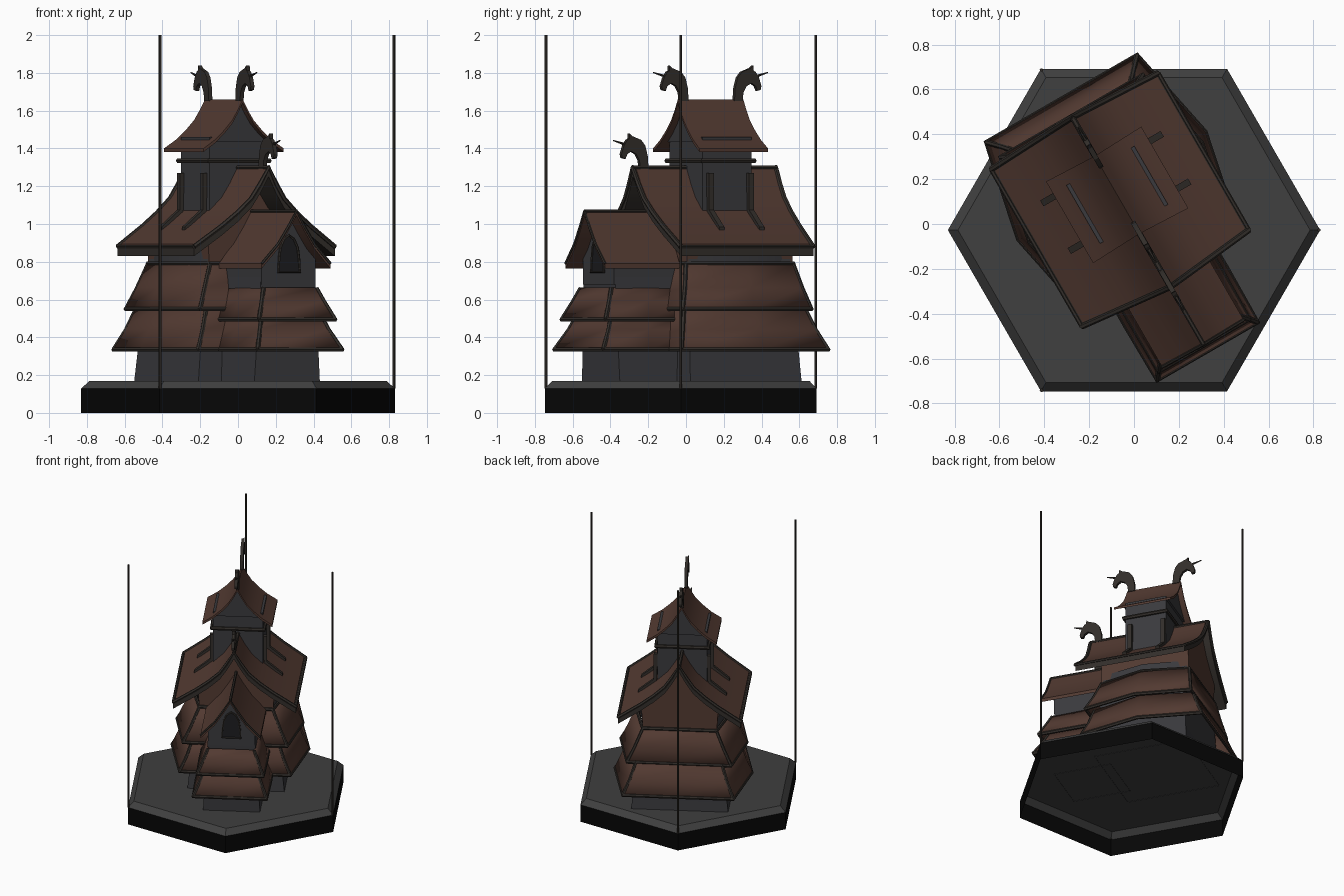
import bpy, bmesh
from math import radians, cos, sin
from mathutils import Matrix

if "Cube" in bpy.data.objects:
    bpy.data.objects.remove(bpy.data.objects["Cube"])

TURN = Matrix.Rotation(radians(30), 4, 'Z')   # the building stands turned on its base
FLAT = Matrix.Identity(4)


def mat(name, c):
    m = bpy.data.materials.new(name)
    m.diffuse_color = (*c, 1)
    m.use_nodes = True
    m.node_tree.nodes["Principled BSDF"].inputs["Base Color"].default_value = m.diffuse_color
    return m


ROOF = mat("roof_brown", (.085, .042, .031))
WALL = mat("wall_grey", (.042, .042, .047))
TRIM = mat("trim_dark", (.032, .027, .023))
STONE = mat("base_top_grey", (.05, .05, .05))
BLACK = mat("base_black", (.002, .002, .002))
DARK = mat("window_dark", (.012, .012, .014))


def loft(name, rings, m, frame=TURN, bottom=True, top=True, thick=0):
    bm = bmesh.new()
    vs = [[bm.verts.new(p) for p in r] for r in rings]
    n = len(rings[0])
    for lo, hi in zip(vs, vs[1:]):
        for i in range(n):
            j = (i + 1) % n
            bm.faces.new((lo[i], lo[j], hi[j], hi[i]))
    if bottom:
        bm.faces.new(vs[0][::-1])
    if top:
        bm.faces.new(vs[-1])
    bmesh.ops.recalc_face_normals(bm, faces=bm.faces)
    me = bpy.data.meshes.new(name)
    bm.to_mesh(me)
    bm.free()
    me.materials.append(m)
    ob = bpy.data.objects.new(name, me)
    ob.matrix_world = frame
    bpy.context.collection.objects.link(ob)
    if thick:
        s = ob.modifiers.new("thickness", 'SOLIDIFY')
        s.thickness, s.offset = thick, 0
    return ob


def tube(name, pts, r, closed=False, m=TRIM, frame=TURN):
    cu = bpy.data.curves.new(name, 'CURVE')
    cu.dimensions = '3D'
    cu.bevel_depth, cu.bevel_resolution, cu.use_fill_caps = r, 1, True
    sp = cu.splines.new('POLY')
    sp.points.add(len(pts) - 1)
    for p, q in zip(sp.points, pts):
        p.co = (*q, 1)
    sp.use_cyclic_u = closed
    tmp = bpy.data.objects.new(name, cu)
    bpy.context.collection.objects.link(tmp)
    me = bpy.data.meshes.new_from_object(tmp.evaluated_get(bpy.context.evaluated_depsgraph_get()))
    bpy.data.objects.remove(tmp)
    me.materials.clear()
    me.materials.append(m)
    ob = bpy.data.objects.new(name, me)
    ob.matrix_world = frame
    bpy.context.collection.objects.link(ob)


def hull(a, v0, v1, z, bow=0):
    """Plan outline: straight ends, each long side kinked outward in the middle."""
    side = [(a, v0, z), (a + bow, (v0 + v1) / 2, z), (a, v1, z)]
    return side + [(-u, v, z) for u, v, z in reversed(side)]


def prism(name, poly, ends, m):
    """Extrude a (u, z) outline between the ends given by ends(u)."""
    return loft(name, [[(u, ends(u)[k], z) for u, z in poly] for k in (0, 1)], m)


def mirrored(half):
    return [(-u, z) for u, z in reversed(half[1:])] + half


def cut(half, w):
    """Shorten a roof profile to half width w, staying on its line."""
    out = [half[0]]
    for (u0, z0), (u1, z1) in zip(half, half[1:]):
        if u1 >= w:
            out.append((w, z0 + (z1 - z0) * (w - u0) / (u1 - u0)))
            break
        out.append((u1, z1))
    return out


def gable_roof(name, half, depth, ridge, eave, m, lift=0):
    top = mirrored(half)
    w = half[-1][0]

    def ends(u):
        t = abs(u) / w
        return [r + (e - r) * t for r, e in zip(ridge, eave)]
    poly = [(u, z + lift) for u, z in top] + [(u, z - depth) for u, z in reversed(top)]
    prism(name, poly, ends, m)
    return [[(u, ends(u)[k], z) for u, z in top] for k in (0, 1)]


def skirt(name, levels, bow, corners):
    """Flared skirt roof with beads on rim and hips; levels are (a, v0, v1, z)."""
    rings = [hull(*l, bow) for l in levels]
    loft(name, rings, ROOF, bottom=False, top=False, thick=.014)
    tube(name + "_rim", rings[0], .013, True)
    for c in corners:
        tube(name + "_hip", [r[c] for r in rings], .012)
    return rings


# Hexagonal base, open below, and three poles
def hexagon(r, z):
    return [(r * cos(radians(60 * i)), r * sin(radians(60 * i)) - .027, z) for i in range(6)]


loft("base", [hexagon(.83, 0), hexagon(.83, .13)], BLACK, FLAT, bottom=False, top=False)
loft("base_top", [hexagon(.83, .13), hexagon(.785, .17)], STONE, FLAT, bottom=False)
for i in (0, 2, 4):
    tube("pole", [hexagon(.825, .13)[i], hexagon(.825, 2)[i]], .008, frame=FLAT)

# Main body walls and two kinked skirt roofs
loft("main_wall", [hull(.34, -.17, .51, .168), hull(.32, -.16, .50, .36),
                   hull(.25, -.13, .485, .9)], WALL, bottom=False)
C = (0, 2, 3, 5)
skirt("lower_skirt", [(.388, -.25, .645, .335), (.34, -.215, .595, .44), (.3, -.185, .55, .56)], .09, C)
top = skirt("upper_skirt", [(.365, -.23, .555, .55), (.312, -.187, .53, .66),
                            (.258, -.15, .505, .79)], .075, C)
tube("upper_bead", top[-1], .014, True)
loft("neck_wall", [hull(.25, -.14, .495, .78, .06), hull(.25, -.14, .495, .86, .06)], WALL)

# Main roof with dark boards and brown cover
MAIN = [(0, 1.30), (.05, 1.21), (.1, 1.135), (.18, 1.06), (.27, .99), (.35, .935), (.43, .88)]
edges = gable_roof("main_roof_boards", MAIN, .05, (-.325, .55), (-.28, .53), TRIM)
gable_roof("main_roof_cover", cut(MAIN, .418), .01, (-.31, .535), (-.265, .515), ROOF, .006)
for e in edges:
    tube("main_verge_bead", e, .013)
for k in (0, -1):
    tube("main_eave_bead", [edges[0][k], edges[1][k]], .01)
tube("main_ridge", [(0, -.325, 1.298), (0, .55, 1.298)], .013)
prism("main_gable", mirrored([(u, z - .03) for u, z in cut(MAIN, .27)]) + [(.26, .8), (-.26, .8)],
      lambda u: (-.145, .50), ROOF)

# Front porch: walls, skirts, gabled top
loft("porch_wall", [hull(.2, -.52, -.1, .168), hull(.165, -.53, -.1, .72)], WALL, bottom=False)
skirt("porch_lower_skirt", [(.258, -.655, -.1, .335), (.21, -.595, -.1, .44), (.18, -.56, -.1, .52)],
      0, (0, 5))
skirt("porch_upper_skirt", [(.232, -.625, -.1, .495), (.19, -.58, -.1, .59), (.162, -.55, -.1, .66)],
      0, (0, 5))
PORCH = [(0, 1.07), (.05, .985), (.11, .895), (.21, .79)]
edges = gable_roof("porch_roof", PORCH, .025, (-.62, -.11), (-.615, -.16), ROOF)
tube("porch_verge_bead", edges[0], .008)
tube("porch_ridge", [(0, -.62, 1.068), (0, -.11, 1.068)], .01)
prism("porch_gable", mirrored([(u, z - .015) for u, z in cut(PORCH, .165)]) + [(.165, .68), (-.165, .68)],
      lambda u: (-.535, -.13), WALL)
ARCH = mirrored([(0, .94), (.03, .92), (.052, .875), (.06, .82), (.066, .745)])
prism("window_panel", ARCH, lambda u: (-.54, -.5), DARK)
tube("window_frame", [(u, -.541, z) for u, z in ARCH], .007, True)

# Tower with its own roof
loft("tower_wall", [hull(.175, .0, .30, 1.05), hull(.175, .0, .30, 1.46)], WALL)
tube("tower_bead", hull(.185, -.01, .31, 1.335), .014, True)
TOWER = [(0, 1.66), (.03, 1.605), (.065, 1.55), (.115, 1.497), (.175, 1.445), (.245, 1.40)]
gable_roof("tower_roof", TOWER, .018, (-.05, .35), (-.06, .36), ROOF)
prism("tower_gable", mirrored([(u, z - .012) for u, z in cut(TOWER, .175)]), lambda u: (-.015, .315), WALL)

# Struts that run down the tower and on along the roof
for s in (-1, 1):
    for v in (.04, .285):
        outer = [(.2, 1.27), (.2, 1.075), (.31, .985)]
        inner = [(.31, .955), (.18, 1.04), (.172, 1.27)]
        prism("strut", [(s * u, z) for u, z in outer + inner], lambda u: (v - .015, v + .015), TRIM)

# Horned horse-head finials on the ridge ends
HEAD = [(-.055, -.01), (-.005, -.01), (0, .035), (.02, .07), (.05, .085), (.075, .07),
        (.085, .045), (.105, .05), (.11, .07), (.095, .115), (.075, .145), (.062, .152), (.06, .18),
        (.045, .165), (.03, .16), (-.01, .145), (-.035, .115), (-.05, .06)]


def head(name, v, z, s):
    loft(name, [[(x, v + s * d, z + h) for d, h in HEAD] for x in (-.011, .011)], TRIM)
    loft(name + "_horn", [[(r * cos(a), v + s * d, z + h + r * sin(a))
                           for a in [radians(60 * i) for i in range(6)]]
                          for d, h, r in ((.06, .115, .01), (.155, .142, .003))], TRIM)


head("tower_finial_front", -.045, 1.66, -1)
head("tower_finial_back", .345, 1.66, 1)
head("main_finial", -.29, 1.30, -1)

# Smooth curved surfaces, keep edges sharp
for o in bpy.data.objects:
    o.select_set(True)
    bpy.context.view_layer.objects.active = o
bpy.ops.object.shade_smooth_by_angle(angle=radians(25))
